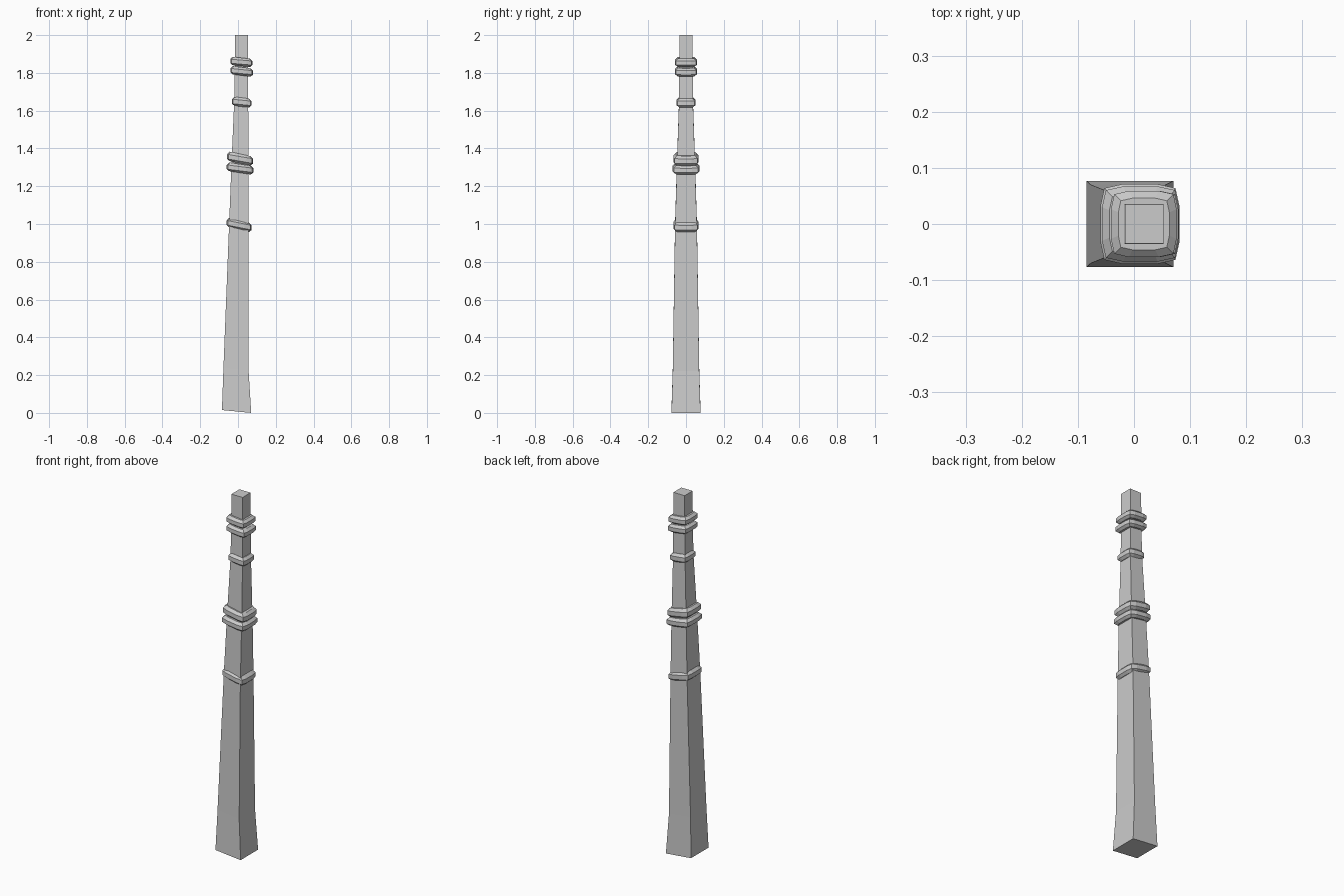
import bpy

if "Cube" in bpy.data.objects:
    bpy.data.objects.remove(bpy.data.objects["Cube"])


def loft(name, rings):
    """Skin a list of equal-length point rings and cap both ends."""
    n = len(rings[0])
    verts = [p for ring in rings for p in ring]
    faces = [(k * n + i, k * n + (i + 1) % n, (k + 1) * n + (i + 1) % n, (k + 1) * n + i)
             for k in range(len(rings) - 1) for i in range(n)]
    faces.append(tuple(reversed(range(n))))
    faces.append(tuple(range(len(verts) - n, len(verts))))
    mesh = bpy.data.meshes.new(name)
    mesh.from_pydata(verts, [], faces)
    obj = bpy.data.objects.new(name, mesh)
    bpy.context.collection.objects.link(obj)
    return obj


def ring(outline, x0, x1, half_y, z, drop):
    """Place a unit outline between x0 and x1, sloping down by drop to the right."""
    cx, hx = (x0 + x1) / 2, (x1 - x0) / 2
    return [(cx + u * hx, v * half_y, z - u * drop / 2) for u, v in outline]


SQUARE = [(-1, -1), (1, -1), (1, 1), (-1, 1)]

# Bulged square outline for the bands
BULGED = []
u, v = 1, 0
for side in range(4):
    for a, b in ((1, -.45), (1, .45), (.9, .9)):
        BULGED.append((a * u - b * v, a * v + b * u))
    u, v = -v, u

# Tapered, slightly leaning shaft: x left, x right, half depth, z, slope
SHAFT = [
    (-.085, .070, .077, .0075, .015),
    (-.077, .056, .070, .23, .015),
    (-.047, .055, .058, .99, .02),
    (-.034, .056, .048, 1.32, .02),
    (-.020, .054, .037, 1.645, .01),
    (-.017, .053, .036, 1.83, .005),
    (-.016, .053, .035, 2.0, 0),
]
loft("shaft", [ring(SQUARE, *s) for s in SHAFT])

# Tilted bands: x left, x right, half depth, centre z, height, slope
BANDS = [
    (-.060, .072, .067, .995, .050, .026),
    (-.060, .081, .071, 1.294, .046, .018),
    (-.057, .080, .067, 1.346, .050, .024),
    (-.032, .071, .051, 1.645, .048, .010),
    (-.040, .079, .059, 1.808, .044, .012),
    (-.041, .076, .059, 1.858, .044, .010),
]
for i, (x0, x1, hy, z, h, drop) in enumerate(BANDS):
    rings = []
    # Chamfered profile: inset at bottom and top
    for inset, t in ((.013, -.5), (0, -.27), (0, .22), (.013, .5)):
        rings.append(ring(BULGED, x0 + inset, x1 - inset, hy - inset, z + t * h, drop))
    loft(f"band_{i + 1}", rings)
